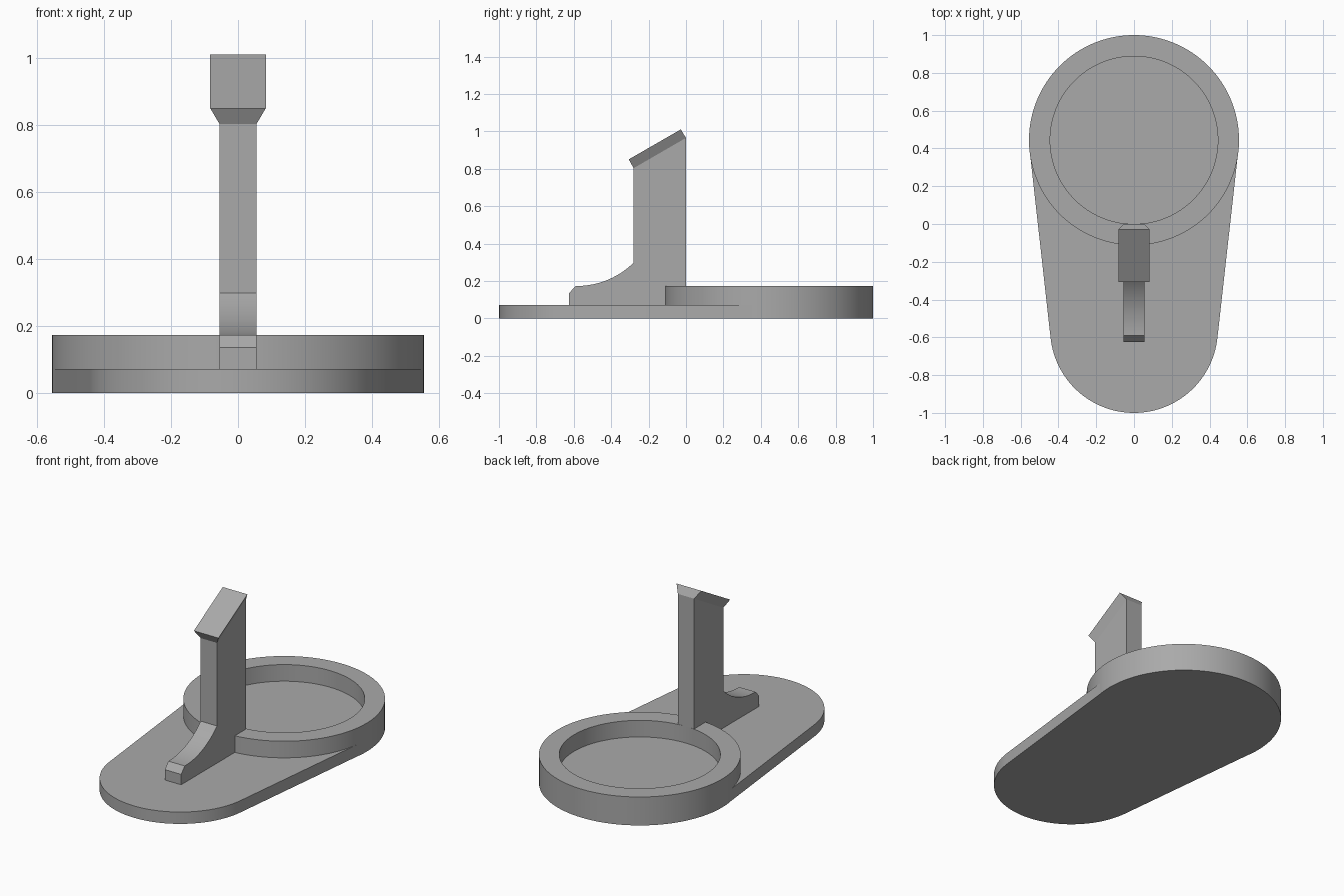
import bpy, bmesh, math

if "Cube" in bpy.data.objects:
    bpy.data.objects.remove(bpy.data.objects["Cube"])

grey = bpy.data.materials.new("plain grey")
grey.use_nodes = True
GREY = (0.4, 0.4, 0.4, 1)
grey.diffuse_color = GREY
grey.node_tree.nodes["Principled BSDF"].inputs["Base Color"].default_value = GREY

BIG_R, BIG_Y = 0.556, 0.444
SMALL_R, SMALL_Y = 0.444, -0.556
PLATE_H, RING_H = 0.072, 0.173


def finish(name, bm):
    bmesh.ops.recalc_face_normals(bm, faces=bm.faces)
    mesh = bpy.data.meshes.new(name)
    bm.to_mesh(mesh)
    bm.free()
    mesh.materials.append(grey)
    obj = bpy.data.objects.new(name, mesh)
    bpy.context.collection.objects.link(obj)
    bpy.ops.object.select_all(action="DESELECT")
    obj.select_set(True)
    bpy.context.view_layer.objects.active = obj
    bpy.ops.object.shade_smooth_by_angle(angle=math.radians(25))
    return obj


def extrude(name, points, vec):
    bm = bmesh.new()
    face = bm.faces.new([bm.verts.new(p) for p in points])
    out = bmesh.ops.extrude_face_region(bm, geom=[face], use_keep_orig=True)
    moved = [v for v in out["geom"] if isinstance(v, bmesh.types.BMVert)]
    bmesh.ops.translate(bm, verts=moved, vec=vec)
    return finish(name, bm)


def arc(cy, r, start, end, n):
    angles = [start + (end - start) * i / n for i in range(n + 1)]
    return [(r * math.cos(a), cy + r * math.sin(a)) for a in angles]


# Base plate: tangent lines join the two circles, rear edge lies inside the ring
tilt = math.asin(BIG_R - SMALL_R)
outline = arc(SMALL_Y, SMALL_R, -tilt, tilt - math.pi, 64)
outline += arc(BIG_Y, BIG_R - 0.001, math.pi + tilt, math.pi, 4)
outline += arc(BIG_Y, 0.5, math.pi, 0, 64)
outline += arc(BIG_Y, BIG_R - 0.001, 0, -tilt, 4)
extrude("base_plate", [(x, y, 0) for x, y in outline], (0, 0, PLATE_H))

# Raised ring around the round recess
bm = bmesh.new()
section = [(SMALL_R, 0), (BIG_R, 0), (BIG_R, RING_H), (SMALL_R, RING_H)]
N = 128
loops = [[bm.verts.new((x, y, z)) for x, y in arc(BIG_Y, r, 0, math.tau, N)[:-1]]
         for r, z in section]
for a, b in zip(loops, loops[1:] + loops[:1]):
    for i in range(N):
        j = (i + 1) % N
        bm.faces.new((a[i], a[j], b[j], b[i]))
finish("ring", bm)

# Upright post with a curved foot
HALF = 0.055
foot_y, R = -0.585, 0.435
sweep = math.asin((-0.28 - foot_y) / R)
profile = [(0, 0.04), (-0.625, 0.04), (-0.625, 0.135), (-0.59, RING_H)]
profile += arc_pts if (arc_pts := [
    (foot_y + R * math.sin(sweep * i / 20), RING_H + R * (1 - math.cos(sweep * i / 20)))
    for i in range(21)]) else []
profile += [(-0.28, 0.803), (0, 0.965)]
extrude("post", [(-HALF, y, z) for y, z in profile], (2 * HALF, 0, 0))

# Sloped head, flared sideways from the post top
bm = bmesh.new()
rims = []
for half, ends in ((HALF, ((-0.28, 0.803), (0, 0.965))),
                   (0.083, ((-0.306, 0.85), (-0.028, 1.01)))):
    (y0, z0), (y1, z1) = ends
    rims.append([bm.verts.new(p) for p in
                 ((-half, y0, z0), (half, y0, z0), (half, y1, z1), (-half, y1, z1))])
low, high = rims
bm.faces.new(low)
bm.faces.new(high)
for i in range(4):
    j = (i + 1) % 4
    bm.faces.new((low[i], low[j], high[j], high[i]))
finish("head", bm)
